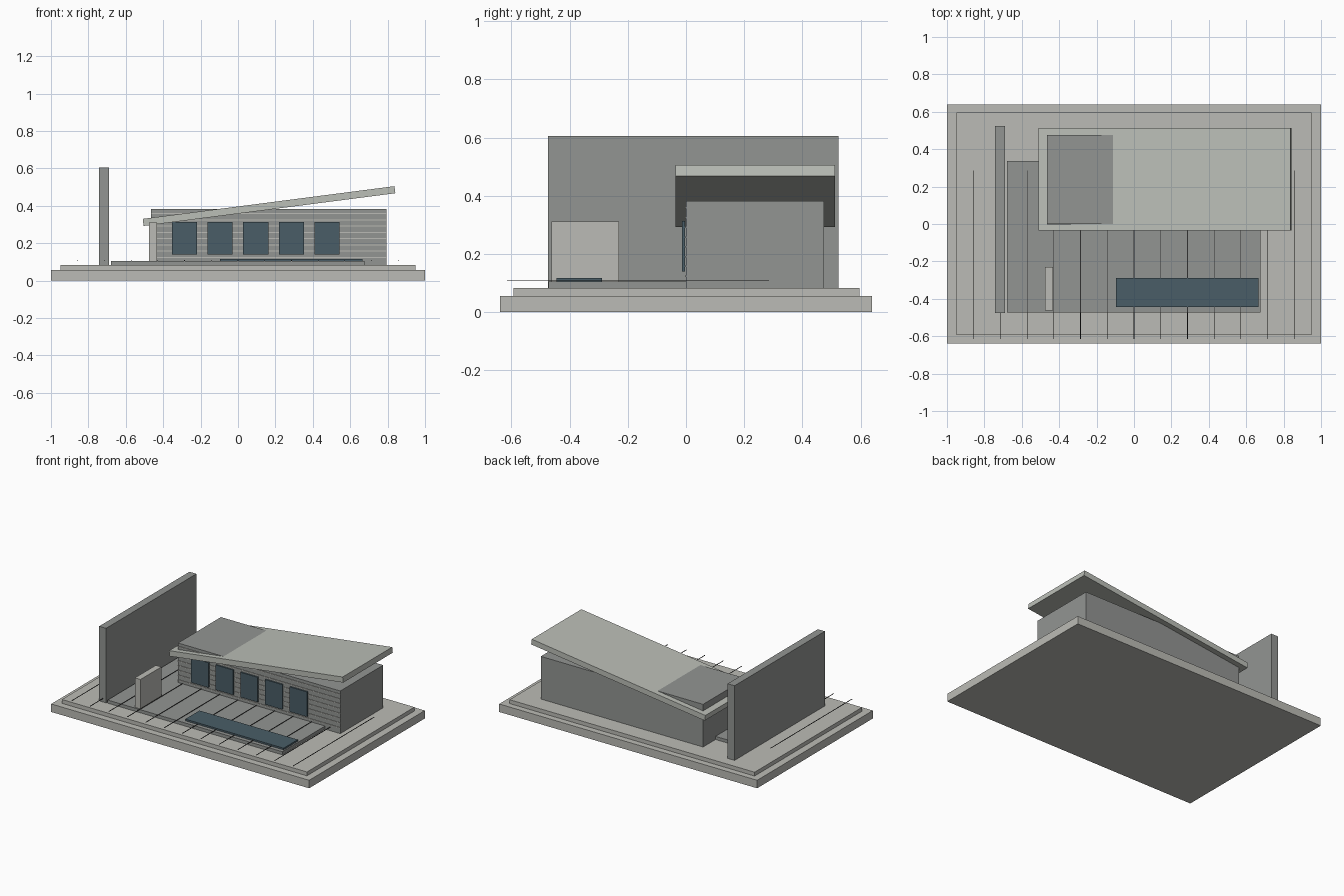
import bpy
import math

if "Cube" in bpy.data.objects:
    bpy.data.objects.remove(bpy.data.objects["Cube"])


def material(name, rgb):
    m = bpy.data.materials.new(name)
    m.diffuse_color = (*rgb, 1)
    m.use_nodes = True
    m.node_tree.nodes["Principled BSDF"].inputs["Base Color"].default_value = m.diffuse_color
    return m


concrete = material("pale_concrete", (0.50, 0.50, 0.465))
roofing = material("pale_roofing", (0.50, 0.52, 0.475))
stone = material("grey_stone", (0.29, 0.30, 0.29))
glass = material("blue_glass", (0.067, 0.11, 0.135))
joint = material("dark_joint", (0.03, 0.03, 0.03))


def box(name, xs, ys, zs, mat):
    """Axis-aligned box from its extents."""
    bpy.ops.mesh.primitive_cube_add(
        size=1, location=[(r[0] + r[1]) / 2 for r in (xs, ys, zs)])
    ob = bpy.context.object
    ob.name = name
    ob.scale = [r[1] - r[0] for r in (xs, ys, zs)]
    bpy.ops.object.transform_apply(location=False, rotation=False, scale=True)
    ob.data.materials.append(mat)
    return ob


# Stepped base
box("base_slab", (-1, 1), (-0.64, 0.64), (0, 0.056), concrete)
box("upper_slab", (-0.95, 0.95), (-0.593, 0.597), (0.056, 0.083), concrete)

# Terrace, pool and free-standing walls
box("terrace", (-0.68, 0.675), (-0.472, 0.337), (0.083, 0.105), stone)
box("pool", (-0.097, 0.665), (-0.445, -0.288), (0.105, 0.117), glass)
box("tall_wall", (-0.744, -0.69), (-0.475, 0.525), (0.083, 0.606), stone)
box("low_wall", (-0.476, -0.433), (-0.462, -0.23), (0.105, 0.311), concrete)

# House body, whose top pokes through the low end of the roof
box("house_body", (-0.465, 0.793), (0, 0.475), (0.083, 0.382), stone)

# Thin pale courses across the front
for i in range(8):
    z = 0.124 + i * 0.0335
    box(f"wall_course_{i + 1}", (-0.465, 0.793), (-0.004, 0.002),
        (z - 0.0025, z + 0.0025), concrete)

# Row of windows
for i in range(5):
    x = -0.287 + i * 0.191
    box(f"window_{i + 1}", (x - 0.067, x + 0.067), (-0.014, -0.004),
        (0.14, 0.314), glass)

# Tilted roof slab
roof = box("roof", (-0.6785, 0.6785), (-0.036, 0.513), (-0.019, 0.019), roofing)
roof.location.x, roof.location.z = 0.166, 0.399
roof.rotation_euler.y = -math.radians(7.4)

# Paving joint lines running front to back
for i in range(-6, 7):
    x = i / 7
    box(f"paving_joint_{i + 7}", (x - 0.0018, x + 0.0018), (-0.615, 0.285),
        (0.1065, 0.1095), joint)
